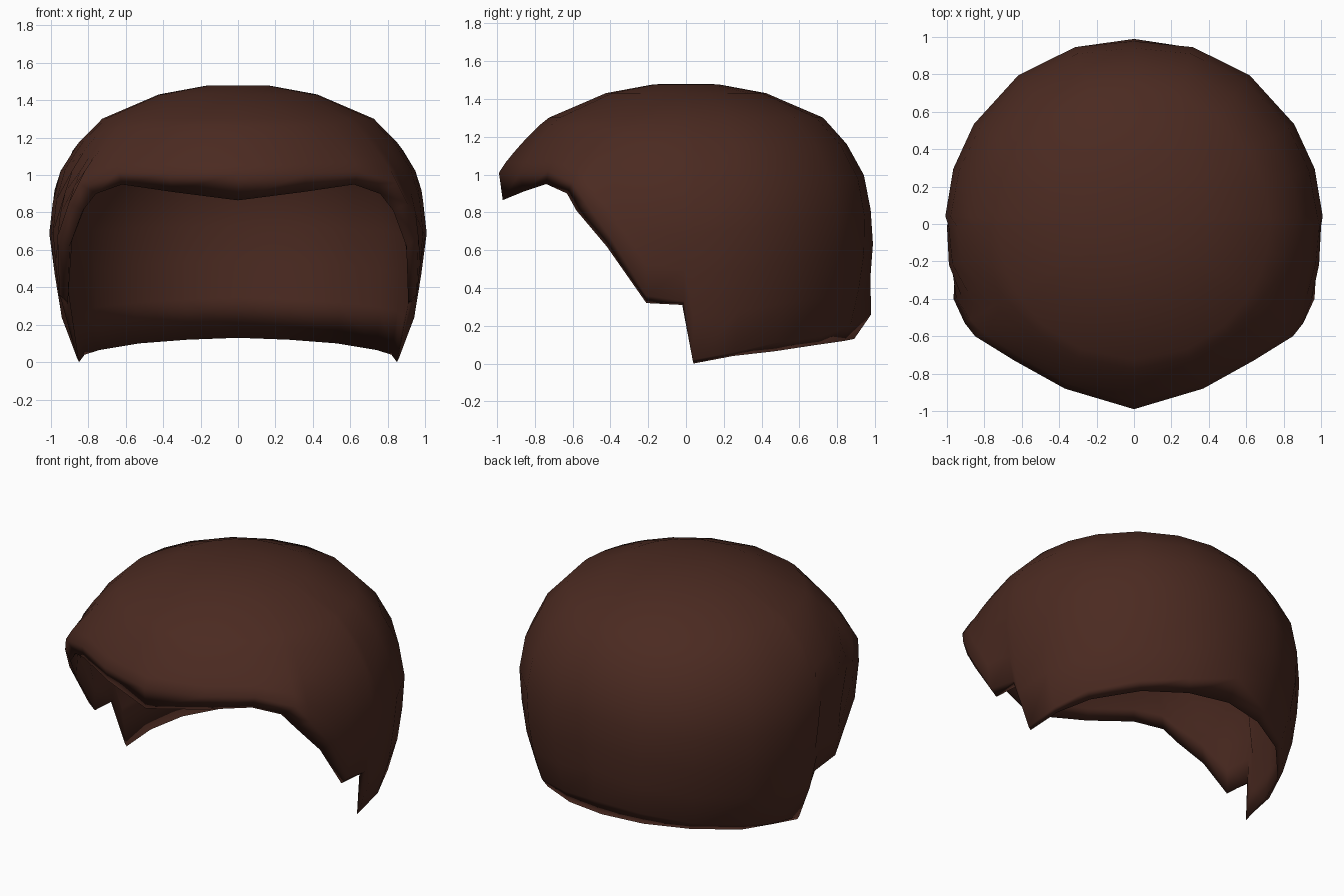
import bpy, bmesh, math

if "Cube" in bpy.data.objects:
    bpy.data.objects.remove(bpy.data.objects["Cube"])

ZC = 0.6                                        # centre height of the dome
CROWN = [math.radians(a) for a in (11, 27, 46)]  # fixed rings near the crown
LOWER = 6                                       # rings from there to the hairline

# Dome profile (radius, height) from crown to nape
PROFILE = [(0, 1.48), (.17, 1.478), (.42, 1.432), (.75, 1.285), (.95, 1.025),
           (1.01, .72), (.98, .46), (.91, .13), (.86, 0), (.8, -.1)]
POLAR = [(math.atan2(r, z - ZC), math.hypot(r, z - ZC)) for r, z in PROFILE]

# Hairline on the +x half, front to back: outer lip and inner lip
OUTER = [(0, -.99, 1.01), (.37, -.88, 1.01), (.64, -.73, 1.02), (.85, -.60, .96),
         (.905, -.53, .85), (.965, -.40, .67), (.955, -.21, .36), (.945, -.01, .33),
         (.86, .035, .02), (.85, .26, .06), (.77, .48, .11), (.56, .72, .15),
         (.29, .87, .20), (0, .98, .26)]
INNER = [(0, -.97, .865), (.35, -.86, .91), (.62, -.74, .95), (.76, -.63, .90),
         (.83, -.58, .81), (.90, -.42, .62), (.91, -.21, .32), (.91, -.02, .31),
         (.85, .04, 0), (.82, .25, .04), (.74, .47, .065), (.53, .70, .10),
         (.27, .84, .12), (0, .89, .13)]


def dome_distance(theta):
    for (t0, d0), (t1, d1) in zip(POLAR, POLAR[1:]):
        if theta <= t1:
            return d0 + (d1 - d0) * (theta - t0) / (t1 - t0)
    return POLAR[-1][1]


def column(rim, scale):
    """Points up the dome from a hairline point towards the crown."""
    x, y, z = rim
    az = math.atan2(x, y)
    r = math.hypot(x, y)
    end = math.atan2(r, z - ZC)
    # slightly flattened back
    flat = .025 * math.cos(az) ** 20 if y > 0 else 0
    fit = math.hypot(r, z - ZC) / (dome_distance(end) * scale * (1 - flat))
    power = 5 if y > 0 else 2
    start = CROWN[-1]
    angles = CROWN + [start + (end - start) * i / LOWER for i in range(1, LOWER + 1)]
    pts = []
    for t in reversed(angles):
        u = max(0, (t - start) / (end - start))
        d = dome_distance(t) * scale * (1 - flat * min(1, 2 * u)) * (1 + (fit - 1) * u ** power)
        pts.append((d * math.sin(t) * math.sin(az),
                    d * math.sin(t) * math.cos(az),
                    ZC + d * math.cos(t)))
    return pts


def mirrored(half):
    return half + [(-x, y, z) for x, y, z in half[-2:0:-1]]


def add_shell(bm, half, scale):
    cols = [[bm.verts.new(p) for p in column(rim, scale)] for rim in mirrored(half)]
    top = bm.verts.new((0, 0, ZC + (1.48 - ZC) * scale))
    for a, b in zip(cols, cols[1:] + cols[:1]):
        for j in range(len(a) - 1):
            bm.faces.new([a[j], b[j], b[j + 1], a[j + 1]])
        bm.faces.new([a[-1], b[-1], top])
    return [c[0] for c in cols]


# Hair cap: outer dome, inner dome and the lip joining them
bm = bmesh.new()
outer = add_shell(bm, OUTER, 1.0)
inner = add_shell(bm, INNER, 0.91)
n = len(outer)
for i in range(n):
    j = (i + 1) % n
    bm.faces.new([outer[j], outer[i], inner[i], inner[j]])
bmesh.ops.recalc_face_normals(bm, faces=bm.faces)
for f in bm.faces:
    f.smooth = True
mesh = bpy.data.meshes.new("hair_cap")
bm.to_mesh(mesh)
bm.free()

brown = bpy.data.materials.new("dark brown")
brown.diffuse_color = (.070, .023, .015, 1)
brown.use_nodes = True
brown.node_tree.nodes["Principled BSDF"].inputs["Base Color"].default_value = brown.diffuse_color
mesh.materials.append(brown)
hair = bpy.data.objects.new("hair_cap", mesh)
bpy.context.collection.objects.link(hair)
